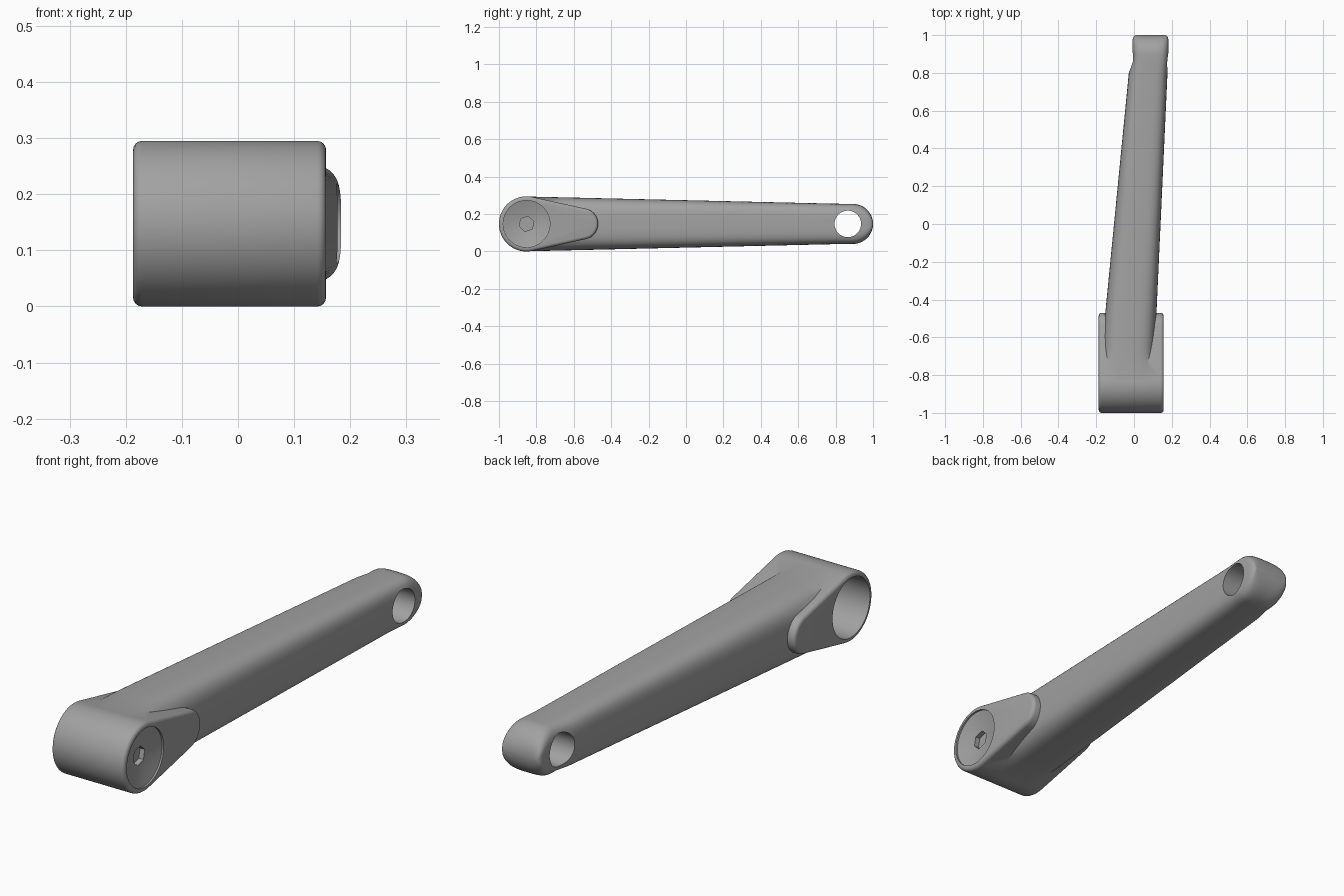
import bpy, bmesh, math
from math import sin, cos, pi

if "Cube" in bpy.data.objects:
    bpy.data.objects.remove(bpy.data.objects["Cube"])

ZC = 0.1475            # height of the arm axis
HUB_Y, EYE_Y = -0.8525, 0.865

metal = bpy.data.materials.new("grey_metal")
metal.diffuse_color = (0.36, 0.36, 0.36, 1)
metal.use_nodes = True
metal.node_tree.nodes["Principled BSDF"].inputs["Base Color"].default_value = metal.diffuse_color


def loft(name, rings):
    """Skin a list of equal-length point rings and cap both ends."""
    bm = bmesh.new()
    rows = [[bm.verts.new(p) for p in r] for r in rings]
    n = len(rows[0])
    for a, b in zip(rows, rows[1:]):
        for i in range(n):
            j = (i + 1) % n
            bm.faces.new((a[i], a[j], b[j], b[i]))
    bm.faces.new(rows[0][::-1])
    bm.faces.new(rows[-1])
    bmesh.ops.recalc_face_normals(bm, faces=bm.faces[:])
    me = bpy.data.meshes.new(name)
    bm.to_mesh(me)
    bm.free()
    ob = bpy.data.objects.new(name, me)
    me.materials.append(metal)
    bpy.context.collection.objects.link(ob)
    return ob


def lathe(name, y, steps, n=64):
    """Round solid along x from (x, radius) steps."""
    return loft(name, [[(x, y + r * cos(2 * pi * i / n + 0.3), ZC + r * sin(2 * pi * i / n + 0.3))
                        for i in range(n)] for x, r in steps])


def teardrop(x, inset):
    """Outline around a large and a small circle, shrunk by inset."""
    y2, r1, r2 = -0.553, 0.1475, 0.083
    a = math.acos((r1 - r2) / (y2 - HUB_Y))
    pts = []
    for yc, r, a0, a1, n in ((HUB_Y, r1, a, 2 * pi - a, 48), (y2, r2, -a, a, 28)):
        for i in range(n + 1):
            t = a0 + (a1 - a0) * i / n
            pts.append((x, yc + (r - inset) * cos(t), ZC + (r - inset) * sin(t)))
    return pts


def section(y, x0, x1, h, e, n=64):
    """Rounded-box cross-section of the arm."""
    cx, w = (x0 + x1) / 2, (x1 - x0) / 2
    pts = []
    for i in range(n):
        t = 2 * pi * (i + 0.5) / n
        c, s = cos(t), sin(t)
        pts.append((cx + w * math.copysign(abs(c) ** (2 / e), c), y,
                    ZC + h * math.copysign(abs(s) ** (2 / e), s)))
    return pts


# Hub block with rounded rims
B = 0.016
left = [(-0.187 + B * (1 - sin(t)), B * (1 - cos(t))) for t in (pi / 2, 3 * pi / 8, pi / 4, pi / 8, 0)]
right = [(0.157 - B * (1 - sin(t)), B * (1 - cos(t))) for t in (0, pi / 8, pi / 4, 3 * pi / 8, pi / 2)]
hub = loft("crank_arm", [teardrop(x, d) for x, d in left + right])

# Tapered arm with a rounded tip
rings = []
for y in (-0.85, -0.65, -0.45, -0.2, 0.1, 0.4, 0.65, 0.8):
    f = (y + 0.85) / 1.70
    rings.append(section(y, max(-0.175, -0.15 + 0.098 * (y + 0.45)), 0.12 + 0.046 * (y + 0.45),
                         0.1465 - 0.0395 * f, 3.3 + 0.5 * f))
rings.append(section(0.86, -0.011, 0.181, 0.107, 4))
for k in range(0, 13):
    t = pi / 2 * k / 12.3
    s = 0.022 * (1 - cos(t)) ** 2.5
    rings.append(section(0.893 + 0.107 * sin(t), -0.009 + s, 0.184 - s, 0.107 * cos(t), 4))
arm = loft("arm_beam", rings)

# Cutters: spindle bore, dished cap with hex socket, pedal eye
bore = lathe("bore_cutter", HUB_Y, [(-0.3, 0.127), (0.08, 0.127)])
dish = lathe("dish_cutter", HUB_Y, [(0.25, 0.125), (0.149, 0.125), (0.128, 0.05), (0.126, 0.02)])
socket = lathe("socket_cutter", HUB_Y, [(0.25, 0.041), (0.105, 0.041)], 6)
eye = lathe("eye_cutter", EYE_Y, [(-0.3, 0.071), (0.4, 0.071)])

for ob, op in ((arm, 'UNION'), (bore, 'DIFFERENCE'), (dish, 'DIFFERENCE'),
               (socket, 'DIFFERENCE'), (eye, 'DIFFERENCE')):
    m = hub.modifiers.new(ob.name, 'BOOLEAN')
    m.operation, m.object, m.solver = op, ob, 'EXACT'

# Bake the cuts, then drop the helpers
dg = bpy.context.evaluated_depsgraph_get()
mesh = bpy.data.meshes.new_from_object(hub.evaluated_get(dg))
hub.modifiers.clear()
hub.data = mesh
for ob in (arm, bore, dish, socket, eye):
    bpy.data.objects.remove(ob)

bpy.context.view_layer.objects.active = hub
hub.select_set(True)
bpy.ops.object.shade_smooth_by_angle(angle=math.radians(35))
